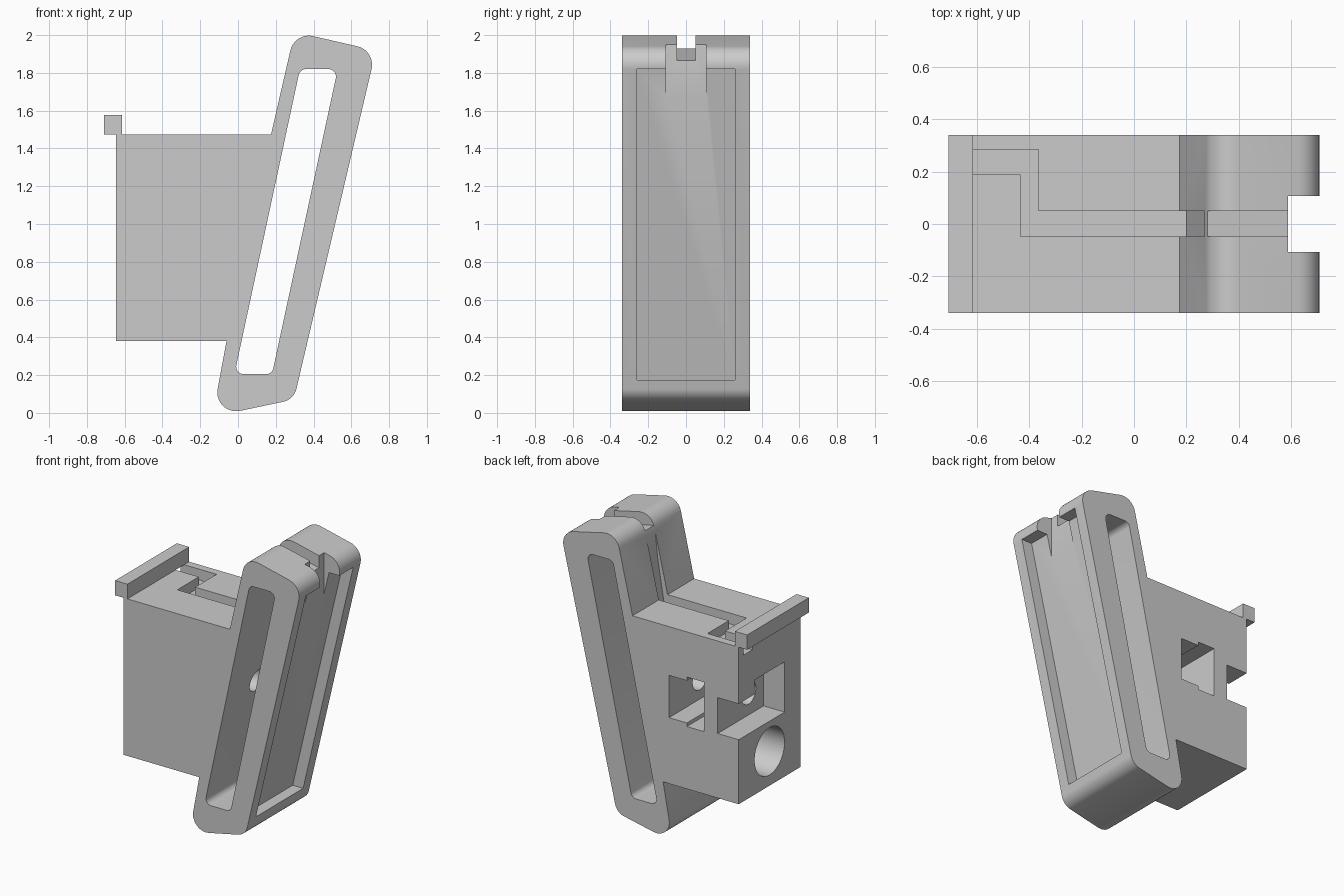
import bpy, bmesh, math
from mathutils import Vector

if "Cube" in bpy.data.objects:
    bpy.data.objects.remove(bpy.data.objects["Cube"])

grey = bpy.data.materials.new("plain grey")
grey.use_nodes = True
colour = (0.6, 0.6, 0.6, 1)
grey.diffuse_color = colour
grey.node_tree.nodes["Principled BSDF"].inputs["Base Color"].default_value = colour

HALF = 0.34      # half depth of the whole part
OVER = 0.4       # cutters reach past the surface


def rounded(corners, steps=10):
    """Outline from (x, z, radius) corners, with an arc at each rounded one."""
    out = []
    for i, (x, z, r) in enumerate(corners):
        p = Vector((x, z))
        if not r:
            out.append(p)
            continue
        a = (Vector(corners[i - 1][:2]) - p).normalized()
        b = (Vector(corners[(i + 1) % len(corners)][:2]) - p).normalized()
        half = a.angle(b) / 2
        centre = p + (a + b).normalized() * r / math.sin(half)
        start = p + a * r / math.tan(half) - centre
        end = p + b * r / math.tan(half) - centre
        sweep = math.pi - 2 * half
        for k in range(steps + 1):
            t = k / steps
            out.append(centre + (start * math.sin((1 - t) * sweep)
                                 + end * math.sin(t * sweep)) / math.sin(sweep))
    return out


def prism(name, outline, lo, hi, axis="y"):
    """Extrude an xz outline along y, or an xy outline along z."""
    bm = bmesh.new()
    place = (lambda p, d: (p[0], d, p[1])) if axis == "y" else (lambda p, d: (p[0], p[1], d))
    face = bm.faces.new([bm.verts.new(place(p, lo)) for p in outline])
    top = bmesh.ops.extrude_face_region(bm, geom=[face])["geom"]
    shift = Vector(place((0, 0), hi - lo))
    bmesh.ops.translate(bm, vec=shift, verts=[v for v in top if isinstance(v, bmesh.types.BMVert)])
    bmesh.ops.recalc_face_normals(bm, faces=bm.faces)
    mesh = bpy.data.meshes.new(name)
    bm.to_mesh(mesh)
    bm.free()
    obj = bpy.data.objects.new(name, mesh)
    bpy.context.collection.objects.link(obj)
    mesh.materials.append(grey)
    return obj


def box(name, x0, x1, y0, y1, z0, z1):
    return prism(name, [(x0, z0), (x1, z0), (x1, z1), (x0, z1)], y0, y1)


def bore(name, x0, x1, z, radius):
    bpy.ops.mesh.primitive_cylinder_add(vertices=48, radius=radius, depth=x1 - x0,
                                        location=((x0 + x1) / 2, 0, z),
                                        rotation=(0, math.pi / 2, 0))
    obj = bpy.context.object
    obj.name = name
    obj.data.materials.append(grey)
    return obj


def cut(target, cutter):
    cutter.hide_render = True
    mod = target.modifiers.new("cut", "BOOLEAN")
    mod.operation, mod.solver, mod.object = "DIFFERENCE", "EXACT", cutter
    bpy.context.view_layer.objects.active = target
    bpy.ops.object.modifier_apply(modifier=mod.name)
    bpy.data.objects.remove(cutter)


# Leaning frame and block share one outline
body = prism("block_and_frame", rounded([
    (-0.135, -0.02, 0.1), (0.296, 0.071, 0.09), (0.73, 1.918, 0.1), (0.3, 2.017, 0.1),
    (0.175, 1.475, 0), (-0.645, 1.475, 0), (-0.645, 0.38, 0), (-0.061, 0.38, 0)]),
    -HALF, HALF)

# Long slot through the frame
cut(body, prism("slot", rounded([
    (-0.019, 0.205, 0.04), (0.18, 0.205, 0.04), (0.528, 1.82, 0.04), (0.328, 1.82, 0.04)]),
    -OVER, OVER))

# Shallow recess in the outer face, and the notch above it
cut(body, prism("face_recess", [
    (0.24, 0.175), (0.627, 1.82), (0.9, 1.82), (0.9, 0.175)], -0.26, 0.26))
cut(body, box("top_notch", 0.59, 0.9, -0.107, 0.107, 1.645, 2.1))

# Cranked channel on the block, continuing over the top of the frame
cut(body, prism("channel", [
    (-0.8, 0.19), (-0.435, 0.19), (-0.435, -0.047), (0.19, -0.047),
    (0.19, 0.05), (-0.365, 0.05), (-0.365, 0.285), (-0.8, 0.285)], 1.4, 1.6, "z"))
cut(body, prism("frame_groove", [
    (0.1, 1.4), (0.2, 1.4), (0.25, 1.7), (0.275, 1.93), (0.62, 1.86), (0.62, 2.2), (0.1, 2.2)],
    -0.047, 0.05))

# Pocket open to the end, with its side exit
cut(body, box("end_pocket", -0.8, -0.483, -0.165, 0.165, 0.83, 1.18))
cut(body, box("end_pocket_exit", -0.8, -0.483, 0.1, OVER, 0.83, 1.08))

# Stepped side pocket
cut(body, prism("side_pocket", [
    (-0.376, 0.815), (-0.245, 0.815), (-0.245, 0.84), (-0.107, 0.84),
    (-0.107, 1.135), (-0.245, 1.135), (-0.245, 1.16), (-0.376, 1.16)], -0.165, OVER))

# Bores along the block
cut(body, bore("screw_bore", -0.55, 0.22, 0.985, 0.08))
cut(body, bore("end_bore", -0.8, -0.15, 0.62, 0.165))

# Lip across the end of the block
lip = box("lip", -0.71, -0.615, -HALF, HALF, 1.475, 1.578)

for obj in (body, lip):
    bpy.ops.object.select_all(action="DESELECT")
    obj.select_set(True)
    bpy.context.view_layer.objects.active = obj
    bpy.ops.object.shade_smooth_by_angle(angle=math.radians(30))
